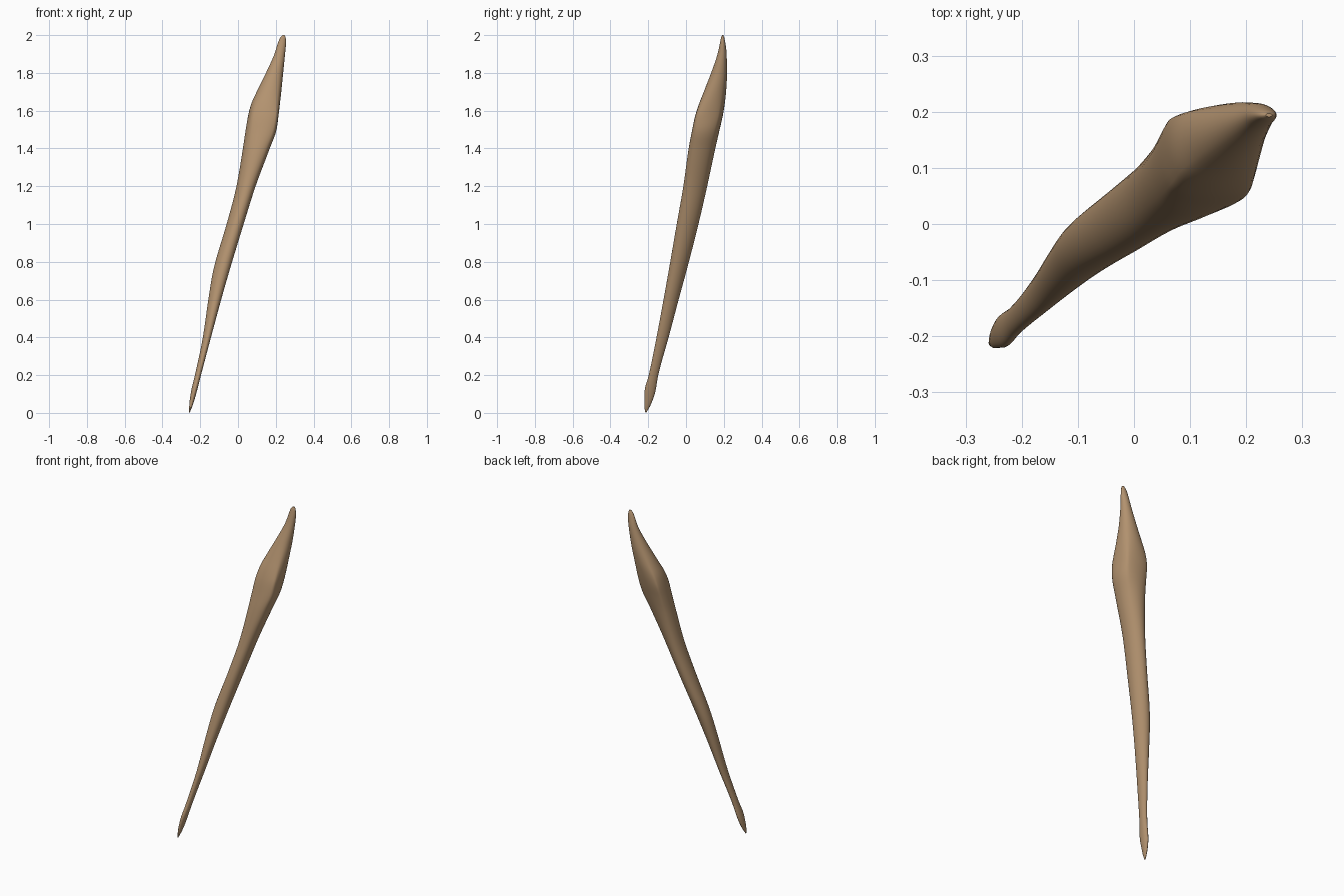
import bpy, bmesh, math

if "Cube" in bpy.data.objects:
    bpy.data.objects.remove(bpy.data.objects["Cube"])

# Level: z, xmin, xmax, ymin, ymax, thickness ratio, exponent (2 = oval, lower = edged)
LEVELS = [
    (0.005, -0.259, -0.254, -0.216, -0.208, 1.0, 2.0),
    (0.04, -0.258, -0.240, -0.221, -0.188, 1.0, 2.0),
    (0.11, -0.249, -0.219, -0.220, -0.163, 0.9, 2.0),
    (0.20, -0.228, -0.196, -0.197, -0.147, 0.9, 2.0),
    (0.40, -0.186, -0.143, -0.156, -0.092, 0.85, 2.0),
    (0.60, -0.157, -0.089, -0.119, -0.039, 0.85, 2.0),
    (0.75, -0.132, -0.046, -0.092, 0.002, 0.85, 2.0),
    (1.00, -0.060, 0.030, -0.049, 0.066, 0.85, 2.0),
    (1.20, -0.008, 0.093, -0.014, 0.112, 0.85, 1.9),
    (1.40, 0.026, 0.168, 0.014, 0.155, 0.85, 1.7),
    (1.50, 0.041, 0.204, 0.033, 0.178, 0.85, 1.5),
    (1.57, 0.053, 0.214, 0.048, 0.194, 0.85, 1.4),
    (1.63, 0.068, 0.221, 0.067, 0.204, 0.88, 1.5),
    (1.70, 0.099, 0.229, 0.094, 0.212, 0.92, 1.7),
    (1.80, 0.148, 0.239, 0.133, 0.217, 1.0, 1.9),
    (1.90, 0.193, 0.249, 0.167, 0.215, 1.0, 2.0),
    (1.96, 0.212, 0.254, 0.180, 0.208, 1.0, 2.0),
    (1.988, 0.224, 0.252, 0.186, 0.202, 1.0, 2.0),
    (2.00, 0.235, 0.246, 0.191, 0.197, 1.0, 2.0),
]
SIDES = 32


def spow(v, p):
    return math.copysign(abs(v) ** p, v)


def section(z, x0, x1, y0, y1, ratio, e):
    """Rounded diamond with its edges across the lean, fitted to a box."""
    pts = []
    for i in range(SIDES):
        a = 2 * math.pi * i / SIDES
        u = ratio * spow(math.cos(a), 2 / e)
        v = spow(math.sin(a), 2 / e)
        pts.append((u + v, u - v))
    mx = max(p[0] for p in pts)
    my = max(p[1] for p in pts)
    return [((x0 + x1) / 2 + p[0] / mx * (x1 - x0) / 2,
             (y0 + y1) / 2 + p[1] / my * (y1 - y0) / 2, z) for p in pts]


def resample(levels, n=4):
    """Smooth the profile with monotone-limited cubic interpolation in z."""
    out = []

    def slope(i, k):
        if i == 0 or i == len(levels) - 1:
            j = max(i, 1)
            return (levels[j][k] - levels[j - 1][k]) / (levels[j][0] - levels[j - 1][0])
        a, b, c = levels[i - 1], levels[i], levels[i + 1]
        s, t = (b[k] - a[k]) / (b[0] - a[0]), (c[k] - b[k]) / (c[0] - b[0])
        return 2 * s * t / (s + t) if s * t > 0 else 0.0

    for i in range(len(levels) - 1):
        a, b = levels[i], levels[i + 1]
        h = b[0] - a[0]
        for j in range(n):
            t = j / n
            row = [a[0] + h * t]
            for k in range(1, 7):
                row.append((2 * t**3 - 3 * t**2 + 1) * a[k]
                           + (t**3 - 2 * t**2 + t) * h * slope(i, k)
                           + (3 * t**2 - 2 * t**3) * b[k]
                           + (t**3 - t**2) * h * slope(i + 1, k))
            out.append(row)
    return out + [list(levels[-1])]


# Leaning tapered stalk with a swollen, pointed head
bm = bmesh.new()
rings = [[bm.verts.new(p) for p in section(*lv)] for lv in resample(LEVELS)]
for a, b in zip(rings, rings[1:]):
    for i in range(SIDES):
        j = (i + 1) % SIDES
        bm.faces.new((a[i], a[j], b[j], b[i]))

# Closed ends
for ring, z in ((rings[0], 0.0), (rings[-1], 2.0)):
    tip = bm.verts.new((sum(v.co.x for v in ring) / SIDES,
                        sum(v.co.y for v in ring) / SIDES, z))
    for i in range(SIDES):
        bm.faces.new((ring[i], ring[(i + 1) % SIDES], tip))
bmesh.ops.recalc_face_normals(bm, faces=bm.faces[:])

mesh = bpy.data.meshes.new("stalk")
bm.to_mesh(mesh)
bm.free()
stalk = bpy.data.objects.new("stalk", mesh)
bpy.context.collection.objects.link(stalk)

tan = bpy.data.materials.new("tan")
tan.diffuse_color = (0.45, 0.29, 0.16, 1)
tan.use_nodes = True
tan.node_tree.nodes["Principled BSDF"].inputs["Base Color"].default_value = tan.diffuse_color
mesh.materials.append(tan)

bpy.context.view_layer.objects.active = stalk
stalk.select_set(True)
bpy.ops.object.shade_smooth_by_angle(angle=math.radians(40))
